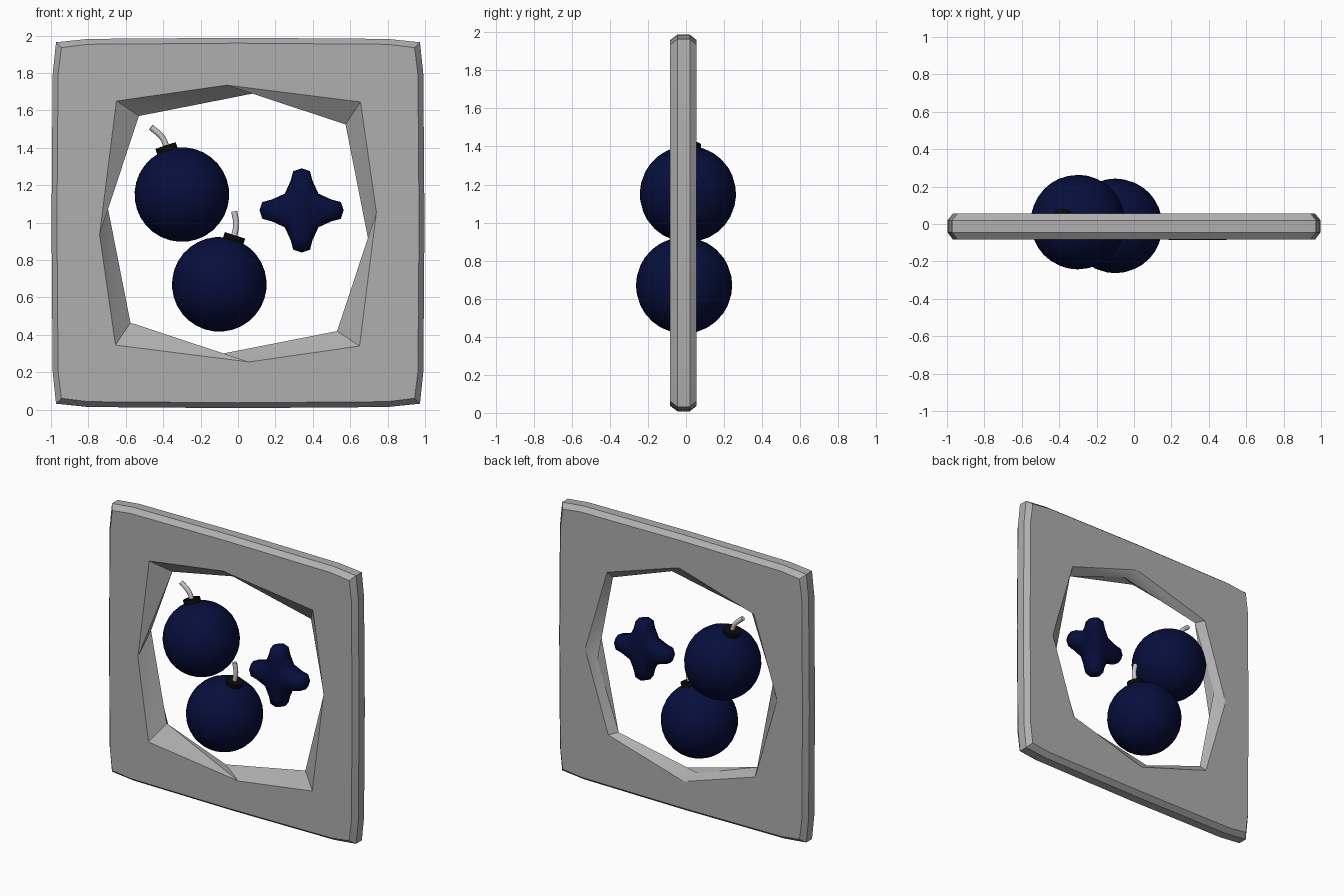
import bpy, bmesh, math
from mathutils import Vector

if "Cube" in bpy.data.objects:
    bpy.data.objects.remove(bpy.data.objects["Cube"])


def material(name, rgb):
    m = bpy.data.materials.new(name)
    m.diffuse_color = (*rgb, 1)
    m.use_nodes = True
    m.node_tree.nodes["Principled BSDF"].inputs["Base Color"].default_value = m.diffuse_color
    return m


navy = material("navy", (0.002, 0.0045, 0.045))
black = material("black", (0.003, 0.003, 0.003))
stone = material("stone_grey", (0.43, 0.43, 0.43))
cord = material("cord_grey", (0.55, 0.55, 0.55))


def finish(bm, name, mat=None, angle=30):
    bmesh.ops.recalc_face_normals(bm, faces=bm.faces)
    me = bpy.data.meshes.new(name)
    bm.to_mesh(me)
    bm.free()
    ob = bpy.data.objects.new(name, me)
    bpy.context.collection.objects.link(ob)
    if mat:
        me.materials.append(mat)
    bpy.ops.object.select_all(action='DESELECT')
    ob.select_set(True)
    bpy.context.view_layer.objects.active = ob
    bpy.ops.object.shade_smooth_by_angle(angle=math.radians(angle))
    return ob


def four_fold(points):
    """Repeat a quarter outline four times around the centre."""
    out = []
    for _ in range(4):
        out += points
        points = [(-z, x) for x, z in points]
    return out


def ring(bm, pts, y, cx=0, cz=0, sx=1, sz=1):
    return [bm.verts.new((cx + x * sx, y, cz + z * sz)) for x, z in pts]


def bridge(bm, a, b, tri=False):
    n = len(a)
    for i in range(n):
        j = (i + 1) % n
        if tri:
            bm.faces.new((a[i], a[j], b[i]))
            bm.faces.new((a[j], b[j], b[i]))
        else:
            bm.faces.new((a[i], a[j], b[j], b[i]))


def loop_edges(bm, loop):
    return [bm.edges.get((loop[i - 1], loop[i])) for i in range(len(loop))]


# stone frame: bevelled square outside, twisted octagon hole inside
bm = bmesh.new()
outer = []
for y, h in ((-0.083, 0.968), (-0.045, 0.997), (0.02, 0.997), (0.056, 0.968)):
    quarter = four_fold([(h - 0.006, 0.8), (h - 0.024, h - 0.024), (0.8, h - 0.006), (0, h)])
    outer.append(ring(bm, quarter, y, cz=0.998, sz=0.993))
inner = []
for y, corner, mid in ((-0.083, (0.655, 0.65), (-0.06, 0.74)),
                       (0.01, (0.575, 0.53), (0.105, 0.70)),
                       (0.056, (0.59, 0.58), (0.02, 0.765))):
    inner.append(ring(bm, four_fold([corner, mid]), y, cz=0.995))
for a, b in zip(outer, outer[1:]):
    bridge(bm, a, b)
for a, b in zip(inner, inner[1:]):
    bridge(bm, a, b, tri=True)
for o, i in ((outer[0], inner[0]), (outer[-1], inner[-1])):
    bmesh.ops.triangle_fill(bm, use_beauty=True, use_dissolve=False,
                            edges=loop_edges(bm, o) + loop_edges(bm, i))
finish(bm, "stone_frame", stone, 35)

# four-armed star, softly rounded front and back
bm = bmesh.new()
outline = four_fold([(0.225, 0), (0.21, 0.045), (0.16, 0.058), (0.09, 0.09),
                     (0.058, 0.16), (0.045, 0.21)])
rings = [ring(bm, outline, y, 0.34, 1.065, s, s)
         for y, s in ((-0.085, 0.68), (-0.055, 0.95), (-0.013, 1), (0.03, 0.95), (0.057, 0.68))]
for a, b in zip(rings, rings[1:]):
    bridge(bm, a, b)
bm.faces.new(rings[0])
bm.faces.new(rings[-1])
finish(bm, "star", navy, 80)


# bombs: ball, cap and curved fuse
def bomb(name, centre, axis, fuse):
    centre, axis = Vector(centre), Vector(axis).normalized()
    turn = Vector((0, 0, 1)).rotation_difference(axis)

    bm = bmesh.new()
    bmesh.ops.create_uvsphere(bm, u_segments=32, v_segments=16, radius=0.253)
    ball = finish(bm, name + "_ball", navy, 40)

    bm = bmesh.new()
    bmesh.ops.create_cone(bm, cap_ends=True, segments=16, radius1=0.057, radius2=0.057, depth=0.06)
    cap = finish(bm, name + "_cap", black)
    for ob, d in ((ball, 0), (cap, 0.245)):
        ob.rotation_mode = 'QUATERNION'
        ob.rotation_quaternion = turn
        ob.location = centre + axis * d

    cu = bpy.data.curves.new(name + "_fuse", 'CURVE')
    cu.dimensions = '3D'
    cu.bevel_depth = 0.016
    cu.bevel_resolution = 2
    cu.use_fill_caps = True
    cu.resolution_u = 5
    cu.materials.append(cord)
    sp = cu.splines.new('BEZIER')
    sp.bezier_points.add(len(fuse) - 1)
    for p, co in zip(sp.bezier_points, fuse):
        p.co = co
        p.handle_left_type = p.handle_right_type = 'AUTO'
    bpy.context.collection.objects.link(bpy.data.objects.new(name + "_fuse", cu))


bomb("upper_bomb", (-0.30, 0.01, 1.15), (-0.08, 0.012, 0.24),
     [(-0.38, 0.02, 1.40), (-0.405, 0.02, 1.455), (-0.465, 0.015, 1.51)])
bomb("lower_bomb", (-0.10, -0.01, 0.67), (0.08, 0.0, 0.25),
     [(-0.022, -0.01, 0.92), (-0.01, -0.01, 0.99), (-0.02, -0.01, 1.06)])
